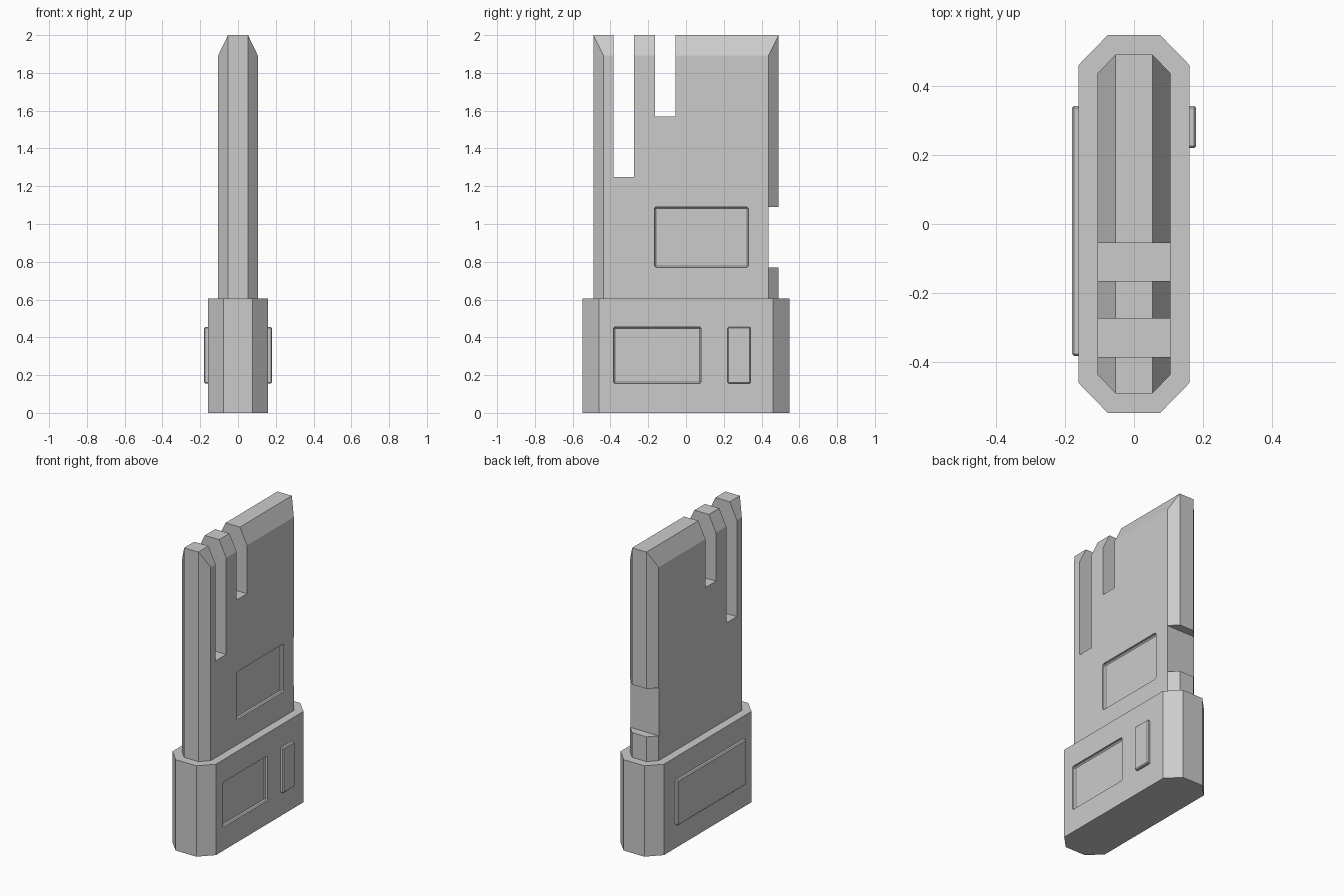
import bpy, bmesh

if "Cube" in bpy.data.objects:
    bpy.data.objects.remove(bpy.data.objects["Cube"])


def new_object(name, bm):
    bmesh.ops.recalc_face_normals(bm, faces=bm.faces)
    mesh = bpy.data.meshes.new(name)
    bm.to_mesh(mesh)
    bm.free()
    obj = bpy.data.objects.new(name, mesh)
    bpy.context.collection.objects.link(obj)
    return obj


def ring(bm, hx, hy, cx, cy, z):
    # Octagon with half sizes hx, hy and flat half widths cx, cy
    pts = [(cx, -hy), (hx, -cy), (hx, cy), (cx, hy),
           (-cx, hy), (-hx, cy), (-hx, -cy), (-cx, -hy)]
    return [bm.verts.new((x, y, z)) for x, y in pts]


def box(name, x, y, z, bevel=0):
    bm = bmesh.new()
    bmesh.ops.create_cube(bm, size=1)
    for v in bm.verts:
        for i, (lo, hi) in enumerate((x, y, z)):
            v.co[i] = lo if v.co[i] < 0 else hi
    if bevel:
        bmesh.ops.bevel(bm, geom=bm.edges[:], offset=bevel, segments=1,
                        affect='EDGES', clamp_overlap=True)
    return new_object(name, bm)


def cut(target, *ranges, bevel=0):
    cutter = box("cutter", *ranges, bevel=bevel)
    cutter.hide_render = True
    mod = target.modifiers.new("cut", 'BOOLEAN')
    mod.operation, mod.solver, mod.object = 'DIFFERENCE', 'EXACT', cutter
    bpy.context.view_layer.objects.active = target
    bpy.ops.object.modifier_apply(modifier=mod.name)
    bpy.data.objects.remove(cutter)


# Base block: octagonal prism
bm = bmesh.new()
low = ring(bm, 0.16, 0.547, 0.076, 0.461, 0)
top = ring(bm, 0.16, 0.547, 0.076, 0.461, 0.605)
bm.faces.new(low)
bm.faces.new(top)
for i in range(8):
    j = (i + 1) % 8
    bm.faces.new((low[i], low[j], top[j], top[i]))
base = new_object("base_block", bm)

# Upper body: octagonal prism whose long sides slope in at the top
bm = bmesh.new()
ring(bm, 0.105, 0.491, 0.053, 0.437, 0.59)
ring(bm, 0.105, 0.491, 0.053, 0.437, 1.892)
for x in (-0.053, 0.053):
    for y in (-0.491, 0.491):
        bm.verts.new((x, y, 2))
bmesh.ops.convex_hull(bm, input=bm.verts[:])
bmesh.ops.dissolve_limit(bm, angle_limit=0.01, verts=bm.verts[:], edges=bm.edges[:])
body = new_object("upper_body", bm)

# Open slots and rear notch
cut(body, (-0.3, 0.3), (-0.385, -0.274), (1.25, 2.2))
cut(body, (-0.3, 0.3), (-0.165, -0.055), (1.57, 2.2))
cut(body, (-0.3, 0.3), (0.436, 0.7), (0.77, 1.09))

# Recessed panels on the right side
cut(body, (0.085, 0.2), (-0.167, 0.33), (0.77, 1.09), bevel=0.008)
cut(base, (0.14, 0.25), (-0.385, 0.08), (0.155, 0.455), bevel=0.008)

# Raised plates on the base
box("right_small_plate", (0.13, 0.18), (0.22, 0.342), (0.155, 0.455), bevel=0.006)
box("left_long_plate", (-0.18, -0.13), (-0.382, 0.342), (0.155, 0.455), bevel=0.006)
